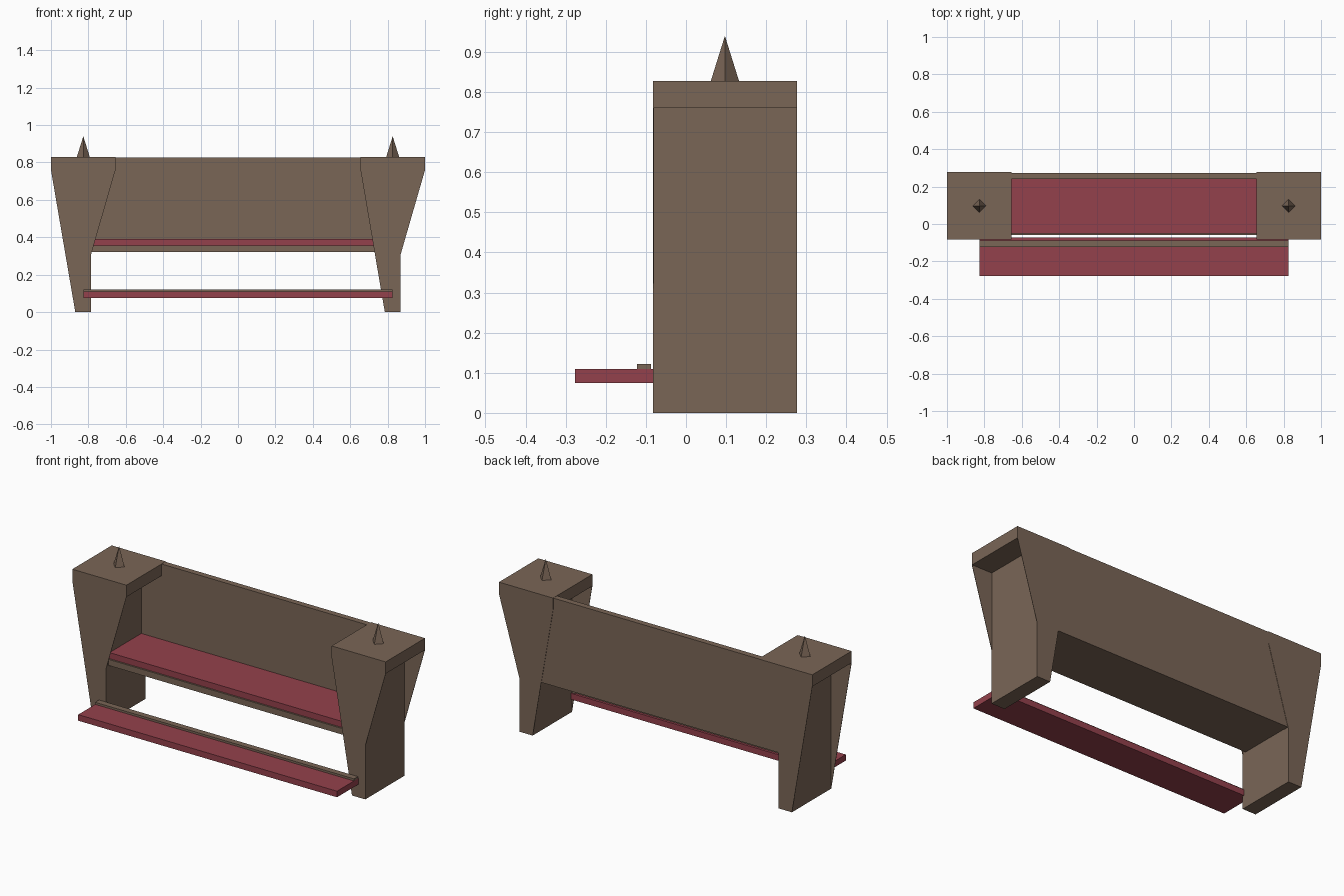
import bpy, bmesh

cube = bpy.data.objects.get("Cube")
if cube:
    bpy.data.objects.remove(cube, do_unlink=True)


def material(name, color):
    m = bpy.data.materials.new(name)
    m.use_nodes = True
    m.diffuse_color = color
    m.node_tree.nodes["Principled BSDF"].inputs["Base Color"].default_value = color
    return m


WOOD = material("brown wood", (0.195, 0.133, 0.094, 1))
RED = material("red upholstery", (0.295, 0.053, 0.072, 1))


def add_object(name, bm, mat):
    bmesh.ops.recalc_face_normals(bm, faces=bm.faces)
    mesh = bpy.data.meshes.new(name)
    bm.to_mesh(mesh)
    bm.free()
    mesh.materials.append(mat)
    obj = bpy.data.objects.new(name, mesh)
    bpy.context.collection.objects.link(obj)
    return obj


def box(name, mat, x, y, z):
    bm = bmesh.new()
    bmesh.ops.create_cube(bm, size=1)
    for v in bm.verts:
        for i, (lo, hi) in enumerate((x, y, z)):
            v.co[i] = hi if v.co[i] > 0 else lo
    return add_object(name, bm, mat)


FRONT, BACK = -0.082, 0.277
TOP, CAP = 0.828, 0.76


def plate(bm, outline, y):
    """Thin sheet with the given x, z outline."""
    return bm.faces.new([bm.verts.new((x, y, z)) for x, z in outline])


def end_support(name, dx):
    """Cap block on a straight post, hidden between two tapered sheets."""
    left, right = dx - 1.0, dx - 0.655
    post_l, post_r = dx - 0.87, dx - 0.785
    parts = (
        (left, right, CAP, TOP),
        (post_l, post_r, 0, CAP),
    )
    bm = bmesh.new()
    for x0, x1, z0, z1 in parts:
        ring = [(x0, z0), (x1, z0), (x1, z1), (x0, z1)]
        f = plate(bm, ring, FRONT + 0.001)
        ext = bmesh.ops.extrude_face_region(bm, geom=[f])["geom"]
        for v in ext:
            if isinstance(v, bmesh.types.BMVert):
                v.co.y = BACK - 0.001
    add_object(name + "_post_and_cap", bm, WOOD)
    # tapered sheets on the front and back
    outline = [(left, TOP), (left, CAP), (post_l, 0), (post_r, 0),
               (post_r, 0.31), (right, CAP), (right, TOP)]
    for side, y0, y1 in (("front", FRONT, FRONT + 0.002),
                         ("back", BACK - 0.002, BACK)):
        bm = bmesh.new()
        f = plate(bm, outline, y0)
        ext = bmesh.ops.extrude_face_region(bm, geom=[f])["geom"]
        for v in ext:
            if isinstance(v, bmesh.types.BMVert):
                v.co.y = y1
        add_object(name + "_" + side + "_sheet", bm, WOOD)


# End supports are identical, not mirrored
end_support("right_support", 0)
end_support("left_support", 1.655)

# Four-sided spikes on the caps
for name, x in (("right_spike", -0.827), ("left_spike", 0.827)):
    bm = bmesh.new()
    bmesh.ops.create_cone(bm, cap_ends=True, segments=4, radius1=0.035,
                          radius2=0, depth=0.112)
    bmesh.ops.translate(bm, verts=bm.verts, vec=(x, 0.097, TOP + 0.056))
    add_object(name, bm, WOOD)

# Backrest and seat
box("backrest", WOOD, (-0.79, 0.79), (0.24, 0.274), (0.32, TOP - 0.001))
box("seat_base", WOOD, (-0.79, 0.79), (-0.06, 0.24), (0.322, 0.357))
box("seat_cushion", RED, (-0.79, 0.79), (-0.05, 0.24), (0.357, 0.392))

# Kneeler with its rear rail
box("kneeler", RED, (-0.826, 0.826), (-0.277, -0.073), (0.075, 0.11))
box("kneeler_rail", WOOD, (-0.826, 0.826), (-0.122, -0.087), (0.11, 0.122))
